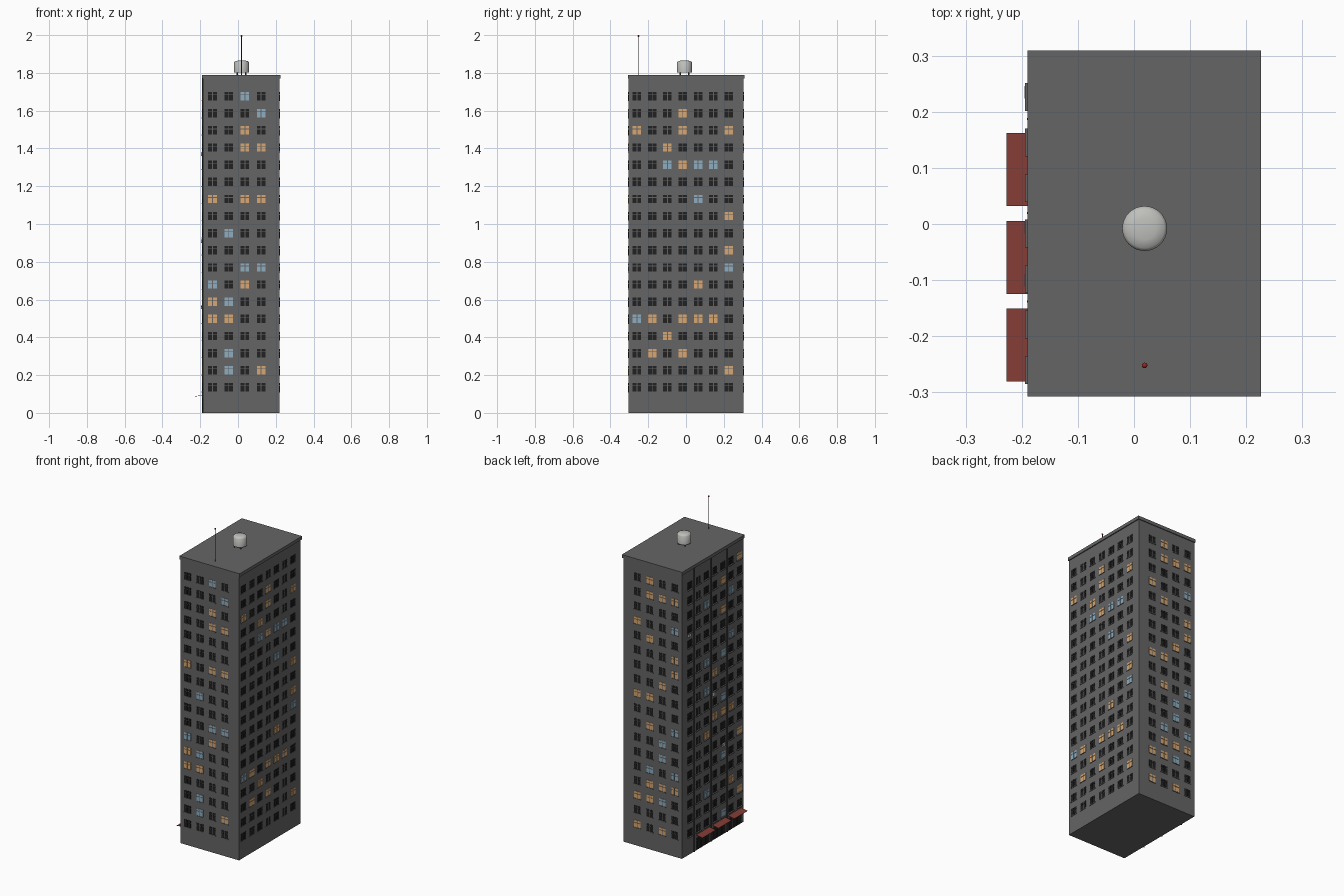
import bpy, bmesh, math
from mathutils import Vector

cube = bpy.data.objects.get("Cube")
if cube:
    bpy.data.objects.remove(cube, do_unlink=True)


def material(name, r, g, b):
    m = bpy.data.materials.new(name)
    m.use_nodes = True
    m.diffuse_color = (r, g, b, 1)
    m.node_tree.nodes["Principled BSDF"].inputs["Base Color"].default_value = (r, g, b, 1)
    return m


WALL = material("wall grey", .13, .13, .13)
DARK = material("dark glass", .015, .015, .015)
WARM = material("warm lit glass", .68, .39, .17)
COOL = material("cool lit glass", .27, .42, .53)
RED = material("awning red", .23, .045, .036)
METAL = material("tank metal", .52, .52, .5)
IRON = material("iron grey", .06, .06, .06)
BEACON = material("beacon red", .3, .02, .02)


def finish(name, bm, mats, smooth=False):
    bmesh.ops.recalc_face_normals(bm, faces=bm.faces)
    mesh = bpy.data.meshes.new(name)
    bm.to_mesh(mesh)
    bm.free()
    for m in mats:
        mesh.materials.append(m)
    ob = bpy.data.objects.new(name, mesh)
    bpy.context.collection.objects.link(ob)
    if smooth:
        bpy.ops.object.select_all(action='DESELECT')
        ob.select_set(True)
        bpy.context.view_layer.objects.active = ob
        bpy.ops.object.shade_smooth_by_angle(angle=math.radians(40))
    return ob


def add_box(bm, lo, hi, index=0):
    verts = bmesh.ops.create_cube(bm, size=1)["verts"]
    lo, hi = Vector(lo), Vector(hi)
    for v in verts:
        v.co = Vector(l + (h - l) * (c + .5) for l, h, c in zip(lo, hi, v.co))
    for f in {f for v in verts for f in v.link_faces}:
        f.material_index = index


def box(name, lo, hi, mat):
    bm = bmesh.new()
    add_box(bm, lo, hi)
    return finish(name, bm, [mat])


def add_tube(bm, x, y, z0, z1, r, sides=8):
    verts = bmesh.ops.create_cone(bm, cap_ends=True, segments=sides,
                                  radius1=r, radius2=r, depth=z1 - z0)["verts"]
    bmesh.ops.translate(bm, verts=verts, vec=(x, y, (z0 + z1) / 2))


# Tower block and overhanging roof slab
X0, X1, Y0, Y1, TOP = -.185, .22, -.304, .304, 1.79
box("tower_walls", (X0, Y0, 0), (X1, Y1, 1.775), WALL)
box("roof_slab", (-.19, -.307, 1.77), (.226, .309, TOP), WALL)

# Window states per floor from the top down: o warm, b cool, . unlit
FRONT = "..b. ...b ..o. ..oo .... .... o.oo .... .b.. .... ..bb b.o. ob.. oo.. .... .b.. .b.o ...."
BACK = "..o. ooo. .... b..o ..o. o... o... .o.. ..oo .... b.o. .b.. .b.. b.b. ooo. .boo .... .o.o"
RIGHT = ("....... ...o... o..o..o ..o.... ..bobb. ....... ....b.. ......o ....... "
         "......o ......b ....o.. ....... bo.ooo. ..o.... .o.o... ......o .......")
LEFT = ("o...... ..o.... .b..b.. ..o.... ....... .b..... ..b.b.. ...o... ....b.. "
        "..b.... .ooo... ....o.. o...... ..b.... ....... .o..b.. o...... ..b....")
COLS_X = [-.135 + i * .0857 for i in range(4)]
COLS_Y = [-.26 + i * .081 for i in range(7)]
PANE_COLS = ((-.0225, -.002), (.002, .0225))
PANE_ROWS = ((-.022, .006), (.009, .022))


def wall_box(bm, axis, sign, plane, u, z, depth, index=0):
    """Box lying on a wall: u and z are ranges, depth sticks outwards."""
    n = sorted((plane - sign * .001, plane + sign * depth))
    if axis == "x":
        add_box(bm, (n[0], u[0], z[0]), (n[1], u[1], z[1]), index)
    else:
        add_box(bm, (u[0], n[0], z[0]), (u[1], n[1], z[1]), index)


# Four-pane windows and sills on every side
for side, axis, sign, plane, cols, pattern, sill in (
        ("front", "y", -1, Y0, COLS_X, FRONT, .003),
        ("back", "y", 1, Y1, COLS_X, BACK, .003),
        ("right", "x", 1, X1, COLS_Y, RIGHT, .003),
        ("left", "x", -1, X0, COLS_Y, LEFT, .009)):
    panes, sills = bmesh.new(), bmesh.new()
    for floor, row in enumerate(pattern.split()):
        z = 1.677 - floor * .0907
        for u, state in zip(cols, row):
            for a, b in PANE_COLS:
                for c, d in PANE_ROWS:
                    wall_box(panes, axis, sign, plane, (u + a, u + b),
                             (z + c, z + d), .002, ".ob".index(state))
            wall_box(sills, axis, sign, plane, (u - .025, u + .025),
                     (z - .027, z - .023), sill)
    # The wall named right is on +x, so it is the model's own left
    own = {"right": "left", "left": "right"}.get(side, side)
    finish(own + "_windows", panes, [DARK, WARM, COOL])
    finish(own + "_sills", sills, [WALL])

# Shop fronts with sloping awnings
shops, awnings = bmesh.new(), bmesh.new()
for y in (-.216, -.06, .097):
    for i in (-1, 0, 1):
        mid = y + i * .043
        wall_box(shops, "x", -1, X0, (mid - .019, mid + .019), (.004, .056), .003)
        wall_box(shops, "x", -1, X0, (mid - .019, mid + .019), (.06, .075), .003)
    n = len(awnings.verts)
    add_box(awnings, (-.2275, y - .065, .086), (X0, y + .065, .088))
    awnings.verts.ensure_lookup_table()
    for v in awnings.verts[n:]:
        if v.co.x > -.2:
            v.co.z += .008
finish("shop_windows", shops, [DARK])
finish("awnings", awnings, [RED])

# Drainpipes and wall units on the shop side
pipes = bmesh.new()
for y in (.187, .02, -.138):
    add_tube(pipes, X0 - .003, y, 0, 1.772, .003)
finish("drainpipes", pipes, [IRON], True)
units = bmesh.new()
for y, z in ((.235, 1.36), (-.006, .9), (-.1, .55)):
    wall_box(units, "x", -1, X0, (y - .011, y + .011), (z, z + .018), .01)
finish("wall_units", units, [METAL])

# Water tank: revolved profile on four short legs
CX, CY = .019, -.008
bm = bmesh.new()
profile = [(0, 1.803), (.04, 1.803), (.04, 1.855), (.035, 1.861), (.02, 1.865), (0, 1.866)]
pts = [bm.verts.new((CX + r, CY, z)) for r, z in profile]
edges = [bm.edges.new(p) for p in zip(pts, pts[1:])]
bmesh.ops.spin(bm, geom=pts + edges, cent=(CX, CY, 0), axis=(0, 0, 1),
               angle=math.tau, steps=32)
bmesh.ops.remove_doubles(bm, verts=bm.verts, dist=.0002)
finish("water_tank", bm, [METAL], True)
legs = bmesh.new()
for sx in (-1, 1):
    for sy in (-1, 1):
        add_tube(legs, CX + sx * .022, CY + sy * .022, TOP - .002, 1.805, .004)
finish("tank_legs", legs, [IRON])

# Aerial with a warning light
mast = bmesh.new()
add_tube(mast, CX, -.252, TOP - .002, 1.992, .0018)
finish("aerial_mast", mast, [IRON])
bm = bmesh.new()
bulb = bmesh.ops.create_uvsphere(bm, u_segments=12, v_segments=8, radius=.005)
bmesh.ops.translate(bm, verts=bulb["verts"], vec=(CX, -.252, 1.995))
finish("warning_light", bm, [BEACON], True)
